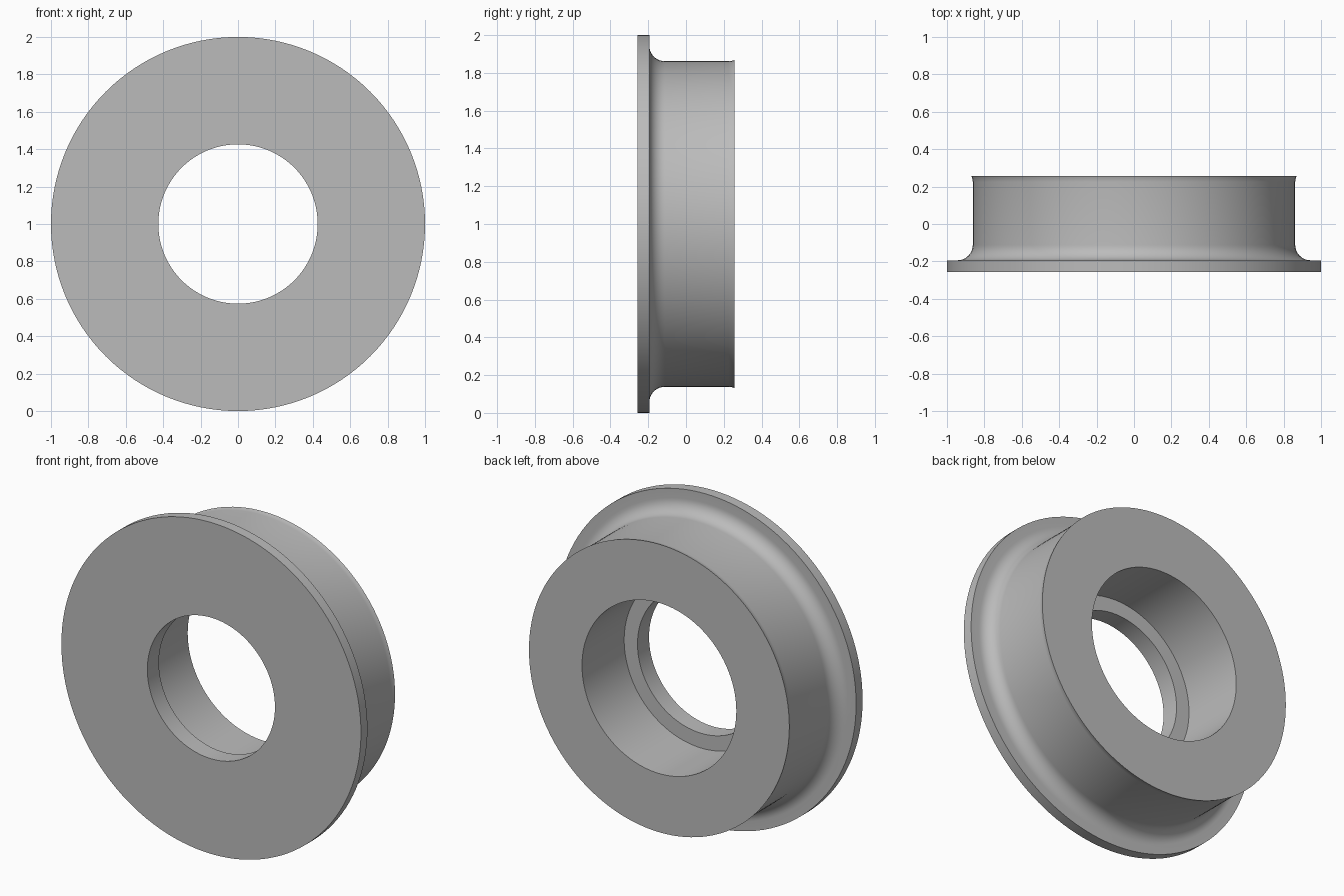
import bpy, bmesh, math
from mathutils import Vector

cube = bpy.data.objects.get("Cube")
if cube:
    bpy.data.objects.remove(cube)

SEGMENTS = 128
HALF = 0.256            # half of the depth
FLANGE_BACK = -0.194    # rear face of the flange
BARREL = 0.862          # barrel radius
FILLET = 0.082
STEP = -HALF + 0.11     # depth where the bore widens


def quarter_arc(cy, cr, radius, steps=10):
    """Concave fillet from the flange face round to the barrel."""
    angles = [math.pi + i / steps * math.pi / 2 for i in range(steps + 1)]
    return [(cy + radius * math.cos(a), cr + radius * math.sin(a)) for a in angles]


# Closed cross-section as (y, radius)
profile = [(-HALF, 0.426), (-HALF, 1.0), (FLANGE_BACK, 1.0)]
profile += quarter_arc(FLANGE_BACK + FILLET, BARREL + FILLET, FILLET)
profile += [(0.225, BARREL), (0.242, BARREL + 0.002), (HALF, BARREL + 0.007)]
profile += [(HALF, 0.515), (STEP, 0.515), (STEP, 0.426)]

# Revolve the section about the y axis through the centre
bm = bmesh.new()
verts = [bm.verts.new((r, y, 1.0)) for y, r in profile]
edges = [bm.edges.new((v, verts[(i + 1) % len(verts)])) for i, v in enumerate(verts)]
bmesh.ops.spin(bm, geom=verts + edges, cent=Vector((0, 0, 1)), axis=Vector((0, 1, 0)),
               angle=math.tau, steps=SEGMENTS, use_duplicate=False)
bmesh.ops.remove_doubles(bm, verts=bm.verts, dist=0.0001)
bmesh.ops.recalc_face_normals(bm, faces=bm.faces)

mesh = bpy.data.meshes.new("flanged_ring")
bm.to_mesh(mesh)
bm.free()
ring = bpy.data.objects.new("flanged_ring", mesh)
bpy.context.collection.objects.link(ring)

# Plain grey material
grey = bpy.data.materials.new("plain_grey")
grey.use_nodes = True
colour = (0.5, 0.5, 0.5, 1.0)
grey.diffuse_color = colour
grey.node_tree.nodes["Principled BSDF"].inputs["Base Color"].default_value = colour
mesh.materials.append(grey)

# Smooth curves with crisp machined edges
bpy.ops.object.select_all(action="DESELECT")
ring.select_set(True)
bpy.context.view_layer.objects.active = ring
bpy.ops.object.shade_smooth_by_angle(angle=math.radians(30))
